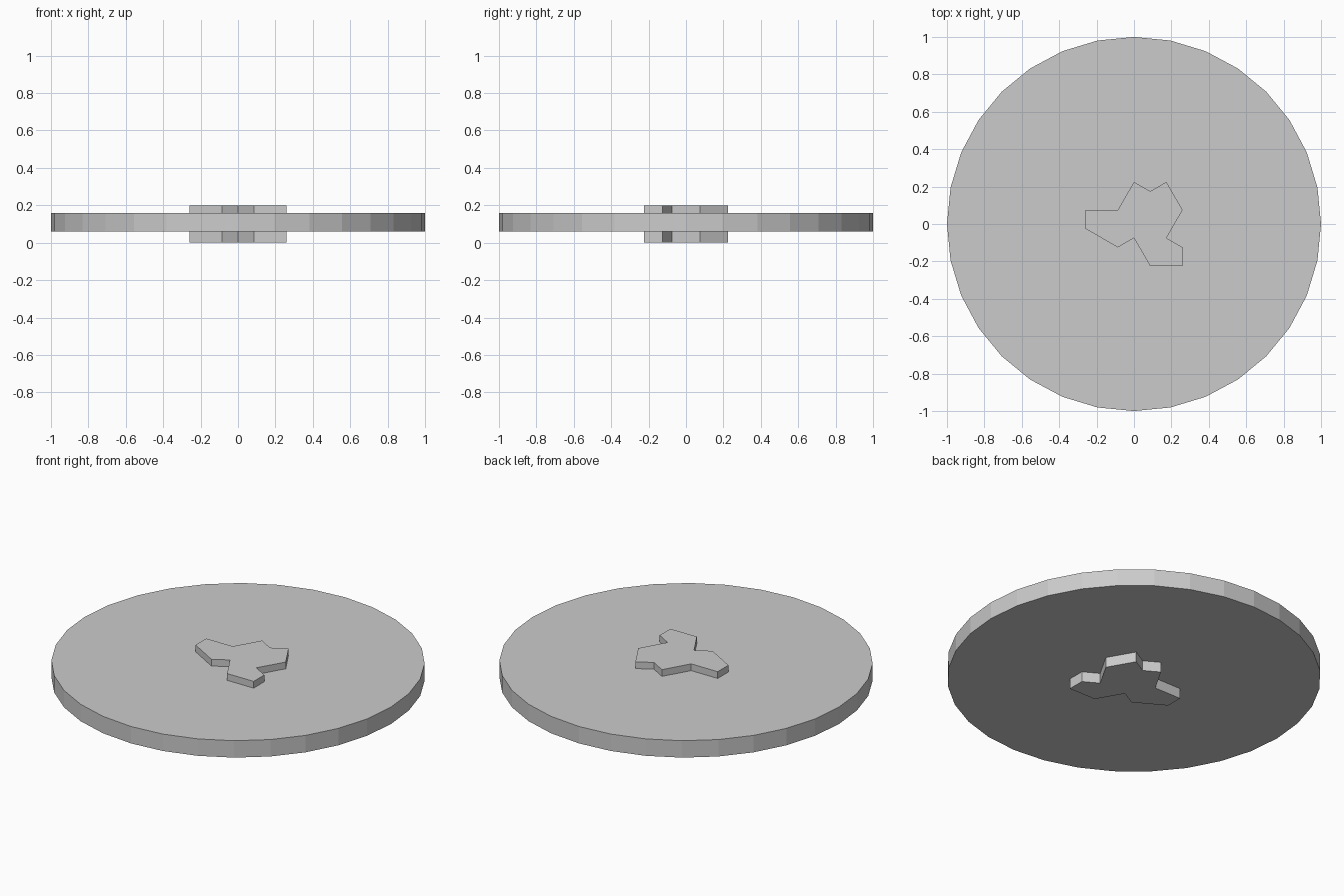
import bpy
import bmesh
import math

if "Cube" in bpy.data.objects:
    bpy.data.objects.remove(bpy.data.objects["Cube"])


def prism(name, outline, z0, z1):
    """Flat-faced solid made by extruding an outline from z0 up to z1."""
    bm = bmesh.new()
    face = bm.faces.new([bm.verts.new((x, y, z0)) for x, y in outline])
    top = bmesh.ops.extrude_face_region(bm, geom=[face], use_keep_orig=True)
    moved = [g for g in top["geom"] if isinstance(g, bmesh.types.BMVert)]
    bmesh.ops.translate(bm, verts=moved, vec=(0, 0, z1 - z0))
    bmesh.ops.recalc_face_normals(bm, faces=bm.faces)
    mesh = bpy.data.meshes.new(name)
    bm.to_mesh(mesh)
    bm.free()
    obj = bpy.data.objects.new(name, mesh)
    bpy.context.collection.objects.link(obj)
    return obj


# Round plate with 32 sides
SIDES = 32
circle = [(math.cos(2 * math.pi * i / SIDES), math.sin(2 * math.pi * i / SIDES))
          for i in range(SIDES)]
prism("round_plate", circle, 0.06, 0.16)

# Three-armed hub through the plate; x in steps on a triangular grid
U = 0.05 * math.sqrt(3)
hub = [(-3, 0.075), (-3, -0.025), (-1, -0.125), (0, -0.075),
       (1, -0.225), (3, -0.225), (3, -0.125), (2, -0.075),
       (3, 0.075), (2, 0.225), (1, 0.175), (0, 0.225), (-1, 0.075)]
prism("three_armed_hub", [(x * U, y) for x, y in hub], 0.0, 0.2)
